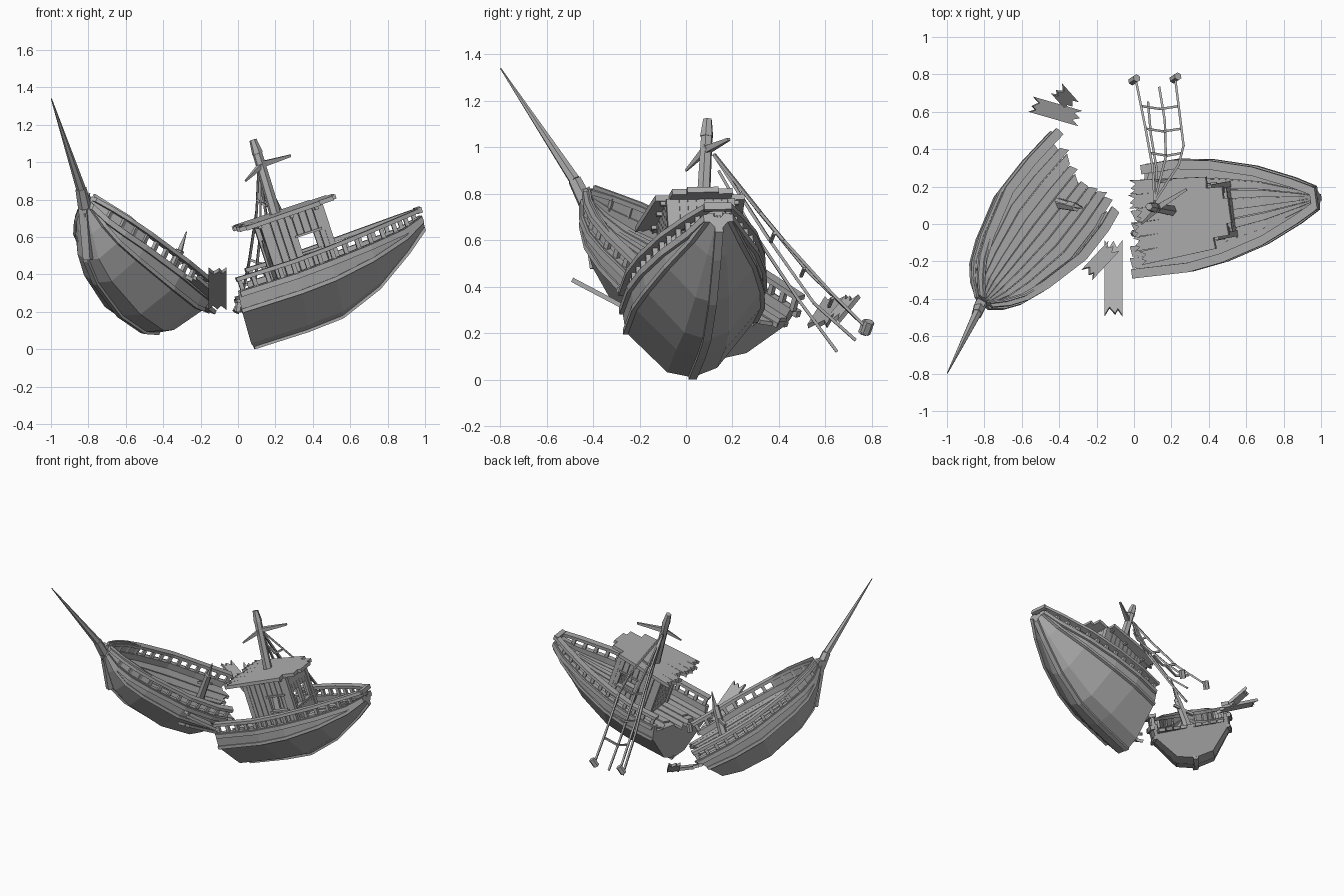
import bpy, bmesh, math, random
from mathutils import Matrix, Vector

random.seed(4)
cube = bpy.data.objects.get("Cube")
if cube:
    bpy.data.objects.remove(cube)

grey = bpy.data.materials.new("weathered_grey")
grey.use_nodes = True
color = (0.42, 0.42, 0.42, 1)
grey.diffuse_color = color
grey.node_tree.nodes["Principled BSDF"].inputs["Base Color"].default_value = color

parts = {}
WORLD = Matrix()
SKEW = .24  # slant of both breaks across the beam


def add(name, verts, faces, M):
    bm = parts.setdefault(name, bmesh.new())
    vs = [bm.verts.new(M @ Vector(v)) for v in verts]
    for f in faces:
        bm.faces.new([vs[i] for i in f])


def loft(name, rings, M):
    n = len(rings[0])
    faces = [list(range(n)), [(len(rings) - 1) * n + i for i in range(n)]]
    for r in range(len(rings) - 1):
        for i in range(n):
            j = (i + 1) % n
            faces.append([r * n + i, r * n + j, (r + 1) * n + j, (r + 1) * n + i])
    add(name, [p for ring in rings for p in ring], faces, M)


def beam(name, p, q, r0, r1, n=4, M=WORLD):
    p, q = Vector(p), Vector(q)
    rot = (q - p).to_track_quat('Z', 'Y')
    angles = [2 * math.pi * (i + 0.5) / n for i in range(n)]
    loft(name, [[c + rot @ Vector((r * math.cos(a), r * math.sin(a), 0)) for a in angles]
                for c, r in ((p, r0), (q, r1))], M)


def rope(name, points, r):
    for p, q in zip(points, points[1:]):
        beam(name, p, q, r, r)


def strip(name, path, w, h, M):
    loft(name, [[(x, y + a * w / 2, z + b * h / 2) for a, b in ((-1, -1), (1, -1), (1, 1), (-1, 1))]
                for x, y, z in path], M)


def plank(name, p, q, w, t, M=WORLD, clean=False):
    # board with splintered ends
    p, q = Vector(p), Vector(q)
    along = (q - p).normalized()
    side = along.cross(Vector((0, 0, 1))).normalized()
    up = side.cross(along)
    j = 0.5 * w
    start = [(0, -.5), (j, -.22), (.2 * j, .1), (.8 * j, .25), (0, .5)]
    end = [(0, .5), (0, -.5)] if clean else [(0, .5), (j, .2), (.1 * j, 0), (j, -.25), (0, -.5)]
    outline = [p + along * u + side * v * w for u, v in start]
    outline += [q - along * u + side * v * w for u, v in end]
    loft(name, [[o - up * t / 2 for o in outline], [o + up * t / 2 for o in outline]], M)


def at(stations, x):
    for a, b in zip(stations, stations[1:]):
        if x <= b[0]:
            f = (x - a[0]) / (b[0] - a[0])
            return [u + (v - u) * f for u, v in zip(a, b)]
    return stations[-1]


def hull(tag, M, stations, planks, break_rake, floor):
    # closed hull body; each station is position, half breadth, depth, sheer
    rings, rail, chine, wale, keel, decks = [], [], [], [], [], []
    for i, (x, b, d, s) in enumerate(stations):
        inner, deck, top = max(b - .035, .4 * b), min(.11, .5 * d), min(.06, .3 * d)
        half = [(inner, deck), (inner, top), (b, top), (.96 * b, top + .28 * d),
                (floor * b, .93 * d), (.06 * b, d)]
        rake, skew = (break_rake, SKEW) if i == 0 else (0, 0)
        ring = [(x - rake * t + skew * y, y, s - t) for y, t in half]
        ring += [(x - rake * t - skew * y, -y, s - t) for y, t in reversed(half)]
        rings.append(ring)
        rail.append((x, max(b - .012, .012), s))
        wale.append((x, b, s - top - .02))
        chine.append((x - rake * (top + .28 * d), .96 * b, s - top - .28 * d))
        keel.append((x - rake * d, 0, s - d))
        decks.append((x, inner, s - deck))
    loft(tag + "_hull", rings, M)
    strip(tag + "_keel", keel, .035, .03, M)
    # rails, rubbing strakes and posts on both sides
    for sgn in (1, -1):
        def side(path):
            return [(x + (0 if i else SKEW * sgn * y), sgn * y, z) for i, (x, y, z) in enumerate(path)]
        strip(tag + "_strakes", side(wale), .028, .03, M)
        strip(tag + "_strakes", side(chine), .022, .022, M)
        strip(tag + "_rail", side(rail), .05, .022, M)
        x = .02 + SKEW * sgn * stations[0][1]
        while x < stations[-1][0] - .03:
            _, b, d, s = at(stations, x)
            beam(tag + "_rail_posts", (x, sgn * (b - .018), s - min(.07, .4 * d)),
                 (x, sgn * (b - .018), s), .016, .016, 4, M)
            x += .075
    # deck boards that fan out with the beam, broken at uneven lengths
    for k in range(planks):
        f0, f1 = (2 * k / planks - 1 + .012), (2 * (k + 1) / planks - 1 - .012)
        start = random.uniform(-.06, .02) + SKEW * (f0 + f1) / 2 * decks[0][1]
        rise = random.uniform(.006, .014)
        boards = []
        for i, (x, y, z) in enumerate(decks):
            xa, xb = (start, start + random.uniform(-.04, .04)) if i == 0 else (x, x)
            boards.append([(xa, f0 * y, z - .012), (xb, f1 * y, z - .012),
                           (xb, f1 * y, z + rise), (xa, f0 * y, z + rise)])
        loft(tag + "_deck_boards", boards, M)


def frame(origin, yaw, pitch, roll):
    return (Matrix.Translation(origin) @ Matrix.Rotation(math.radians(yaw), 4, 'Z')
            @ Matrix.Rotation(math.radians(-pitch), 4, 'Y') @ Matrix.Rotation(math.radians(roll), 4, 'X'))


# the two halves of the broken ship
aft = frame((.015, .012, .397), 7.5, 18.5, 1)
hull("aft", aft, [(0, .285, .385, 0), (.25, .29, .385, -.005), (.45, .262, .38, 0), (.69, .198, .305, .01),
                  (.9, .11, .185, .02), (1.02, .05, .10, .025)], 8, .14, .37)
beam("aft_rail", (1.015, -.06, .025), (1.015, .06, .025), .022, .022, 4, aft)

fore = frame((-.25, .285, .34), -128, 27, -10)
hull("fore", fore, [(0, .262, .325, 0), (.18, .28, .36, -.01), (.4, .28, .375, -.01), (.68, .215, .33, 0),
                    (.82, .165, .27, .005), (.92, .105, .17, .01), (1.0, .035, .08, .015)], 9, -.25, .47)

# stem, bowsprit and bow bulwarks
beam("fore_stem", (-.80, -.385, .48), (-.825, -.43, .82), .03, .036)
beam("bowsprit", (-.82, -.43, .76), (-.84, -.48, .86), .036, .03, 6)
beam("bowsprit", (-.84, -.48, .86), (-.998, -.798, 1.34), .026, .003, 6)
for sgn in (1, -1):
    loft("bow_bulwark", [[(x, sgn * y, z0), (x, sgn * (y - .012), z0), (x, sgn * (y - .012), z1), (x, sgn * y, z1)]
                         for x, y, z0, z1 in ((.68, .20, -.07, .01), (.82, .15, -.06, .03), (.92, .09, -.05, .035),
                                              (1.0, .025, -.04, .045))], fore)

# snapped fore mast with a splintered cross piece
beam("fore_mast_stub", (-.40, .11, .31), (-.31, .09, .53), .032, .024, 6)
beam("fore_mast_stub", (-.32, .10, .50), (-.275, .085, .63), .02, .003, 4)
beam("fore_mast_stub", (-.42, .13, .43), (-.28, .09, .47), .014, .01, 4)

# cabin walls made of upright boards, leaving window openings
x = .18
while x < .49:
    window = .33 < x < .45
    for sgn in (1, -1):
        spans = [(-.11, 0), (.105, .23)] if window else [(-.11, .23)]
        for z0, z1 in spans:
            strip("cabin_walls", [(x + .001, sgn * .135, (z0 + z1) / 2), (x + .037, sgn * .135, (z0 + z1) / 2)],
                  .022, z1 - z0, aft)
    x += .04
for i in range(7):
    y = -.111 + .037 * i
    broken = random.uniform(.08, .21)
    strip("cabin_walls", [(.175, y, (broken - .11) / 2), (.195, y, (broken - .11) / 2)], .035, broken + .11, aft)
    spans = [(-.11, 0), (.11, .23)] if i in (1, 2, 4, 5) else [(-.11, .23)]
    for z0, z1 in spans:
        strip("cabin_walls", [(.495, y, (z0 + z1) / 2), (.515, y, (z0 + z1) / 2)], .036, z1 - z0, aft)
for sx in (.18, .505):
    for sy in (-.133, .133):
        beam("cabin_corner_posts", (sx, sy, -.11), (sx, sy, .23), .022, .022, 4, aft)
for sgn in (1, -1):
    for z in (-.005, .108):
        strip("window_sills", [(.325, sgn * .135, z), (.475, sgn * .135, z)], .04, .012, aft)
strip("window_sills", [(.49, 0, -.005), (.525, 0, -.005)], .24, .012, aft)

# roof boards in a tapered plan, splintered toward the break
for i in range(6):
    y = (i - 2.5) * .07
    end = (.61, .585, .50)[int(abs(i - 2.5))]
    plank("cabin_roof", (.05 + random.uniform(-.02, .05), y * 1.1, .24), (end, y * .9, .24),
          .073, .024, aft, clean=True)
for x in (.16, .34, .48):
    beam("roof_beams", (x, -.17, .222), (x, .17, .222), .014, .014, 4, aft)

# main mast and its bent yard
beam("main_mast", (.30, .055, .38), (.10, .09, 1.06), .036, .026, 6)
beam("main_mast", (.105, .089, 1.045), (.08, .093, 1.12), .03, .02, 6)
beam("yard", (.13, .09, .99), (.28, .185, 1.035), .022, .009)
beam("yard", (.14, .095, 1.0), (.04, .0, .90), .022, .006)

# rope ladder falling over the side
head = (.11, .12, .97)
left_rope = [head, (.10, .30, .74), (.06, .52, .47), (.01, .77, .23)]
mid_rope = [head, (.17, .36, .60), (.165, .55, .33), (.135, .73, .17)]
mid_low = [(.12, .14, .90), (.12, .30, .62), (.09, .48, .35), (.075, .65, .12)]
right_rope = [head, (.24, .32, .72), (.265, .42, .60), (.24, .62, .38), (.22, .78, .22)]
for path in (left_rope, mid_rope, mid_low, right_rope):
    rope("ladder_ropes", path, .009)
for y, x0, x1, z in ((.24, .10, .20, .80), (.38, .09, .26, .63), (.51, .06, .255, .48), (.63, .04, .24, .35)):
    rope("ladder_rungs", [(x0, y, z), ((x0 + x1) / 2, y - .015, z - .035), (x1, y, z)], .009)
for x, y in ((.0, .77), (.22, .78)):
    beam("rope_blocks", (x - .012, y - .008, .20), (x + .015, y + .01, .25), .022, .022, 6)
beam("rope_blocks", (.0, -.05, .20), (.01, -.05, .26), .02, .02, 6)

# loose floating boards
plank("loose_boards", (-.11, -.49, .43), (-.11, -.09, .22), .095, .02)
plank("loose_boards", (-.25, -.27, .39), (-.11, -.12, .27), .08, .02)
plank("loose_boards", (-.55, .64, .35), (-.29, .565, .23), .085, .02)
plank("loose_boards", (-.41, .72, .36), (-.33, .63, .25), .08, .02)

for name, bm in parts.items():
    bmesh.ops.recalc_face_normals(bm, faces=bm.faces)
    mesh = bpy.data.meshes.new(name)
    bm.to_mesh(mesh)
    bm.free()
    mesh.materials.append(grey)
    bpy.context.scene.collection.objects.link(bpy.data.objects.new(name, mesh))
